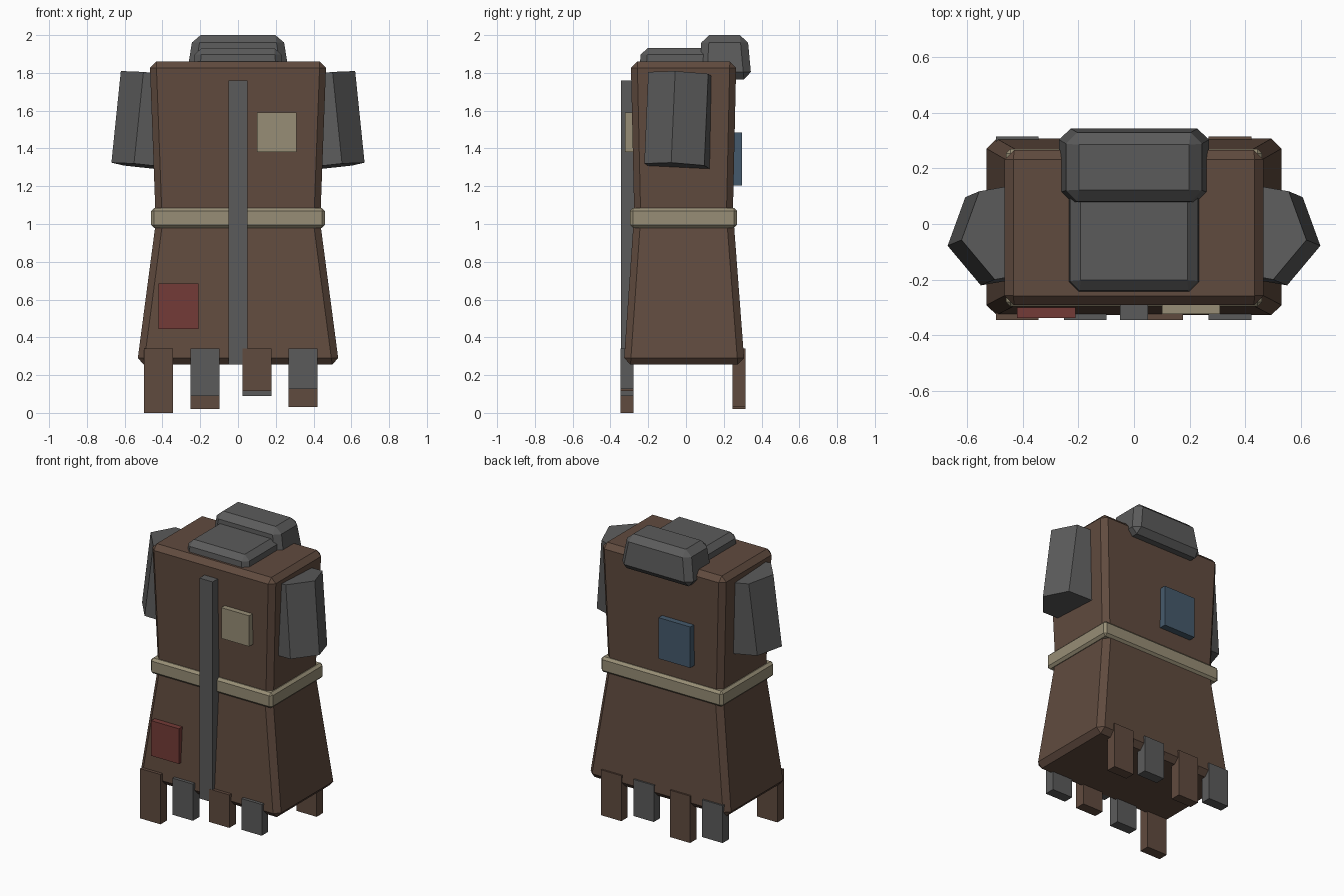
import bpy, bmesh, math

if "Cube" in bpy.data.objects:
    bpy.data.objects.remove(bpy.data.objects["Cube"])


def material(name, rgb):
    m = bpy.data.materials.new(name)
    m.diffuse_color = (*rgb, 1.0)
    m.use_nodes = True
    m.node_tree.nodes["Principled BSDF"].inputs["Base Color"].default_value = m.diffuse_color
    return m


BROWN = material("brown_cloth", (0.118, 0.070, 0.049))
GREY = material("grey_cloth", (0.105, 0.105, 0.105))
TAN = material("tan_cloth", (0.31, 0.27, 0.18))
RED = material("red_patch", (0.175, 0.044, 0.038))
BLUE = material("blue_patch", (0.060, 0.102, 0.150))


def loft(name, bottom, top, mat, bevel=0.0):
    """Closed solid between two rings of the same number of points."""
    bm = bmesh.new()
    lo = [bm.verts.new(p) for p in bottom]
    hi = [bm.verts.new(p) for p in top]
    n = len(lo)
    bm.faces.new(lo[::-1])
    bm.faces.new(hi)
    for i in range(n):
        j = (i + 1) % n
        bm.faces.new((lo[i], lo[j], hi[j], hi[i]))
    bmesh.ops.recalc_face_normals(bm, faces=bm.faces)
    if bevel:
        bmesh.ops.bevel(bm, geom=bm.edges[:], offset=bevel, segments=1,
                        profile=0.5, affect='EDGES', clamp_overlap=True)
    me = bpy.data.meshes.new(name)
    bm.to_mesh(me)
    bm.free()
    me.materials.append(mat)
    ob = bpy.data.objects.new(name, me)
    bpy.context.collection.objects.link(ob)
    return ob


def rect(hx, y0, y1, z, cx=0.0):
    return [(cx - hx, y0, z), (cx + hx, y0, z), (cx + hx, y1, z), (cx - hx, y1, z)]


def box(name, x0, x1, y0, y1, z0, z1, mat):
    cx, hx = (x0 + x1) / 2, (x1 - x0) / 2
    return loft(name, rect(hx, y0, y1, z0, cx), rect(hx, y0, y1, z1, cx), mat)


# Coat body: flared skirt, torso and belt
loft("coat_skirt", rect(0.535, -0.33, 0.31, 0.255),
     rect(0.43, -0.275, 0.25, 1.05), BROWN, 0.036)
loft("coat_torso", rect(0.435, -0.273, 0.247, 1.0),
     rect(0.467, -0.292, 0.266, 1.86), BROWN, 0.034)
loft("belt", rect(0.46, -0.297, 0.27, 0.98),
     rect(0.46, -0.297, 0.27, 1.085), TAN, 0.016)

# Collar and folded hood
loft("collar", rect(0.24, -0.25, 0.2, 1.78),
     rect(0.227, -0.237, 0.19, 1.932), GREY, 0.035)
loft("folded_hood", rect(0.275, 0.07, 0.347, 1.765),
     rect(0.238, 0.083, 0.325, 2.0), GREY, 0.04)

# Front strip and sewn patches
box("front_strip", -0.05, 0.05, -0.345, -0.265, 0.255, 1.76, GREY)
box("chest_patch", 0.10, 0.31, -0.323, -0.265, 1.38, 1.59, TAN)
box("skirt_patch", -0.42, -0.21, -0.338, -0.28, 0.445, 0.685, RED)
box("back_patch", -0.24, 0.0, 0.24, 0.297, 1.205, 1.485, BLUE)

# Hexagonal short sleeves, leaning outwards, mirrored
TOP, BOTTOM, R = (0.437, -0.025, 1.79), (0.487, -0.046, 1.305), 0.186


def sleeve_ring(c, side):
    ring = []
    for k in range(6):
        a = math.radians(-70 + 60 * k)
        dx, dy = R * math.cos(a), R * math.sin(a)
        ring.append((side * (c[0] + dx), c[1] + dy, c[2] + 0.1 * dx - 0.05 * dy))
    return ring


for label, side in (("left", -1), ("right", 1)):
    loft(label + "_sleeve", sleeve_ring(BOTTOM, side), sleeve_ring(TOP, side), GREY)

# Ragged hem strips: centre x, front bottom z, back bottom z
for i, (x, zf, zb) in enumerate([(-0.42, 0.0, 0.085), (-0.175, 0.09, 0.02),
                                 (0.10, 0.115, 0.09), (0.345, 0.127, 0.03)]):
    front, back = (BROWN, GREY) if i % 2 == 0 else (GREY, BROWN)
    box(f"front_hem_strip_{i + 1}", x - 0.077, x + 0.077, -0.346, -0.277, zf, 0.34, front)
    box(f"back_hem_strip_{i + 1}", x - 0.077, x + 0.077, 0.246, 0.315, zb, 0.34, back)
